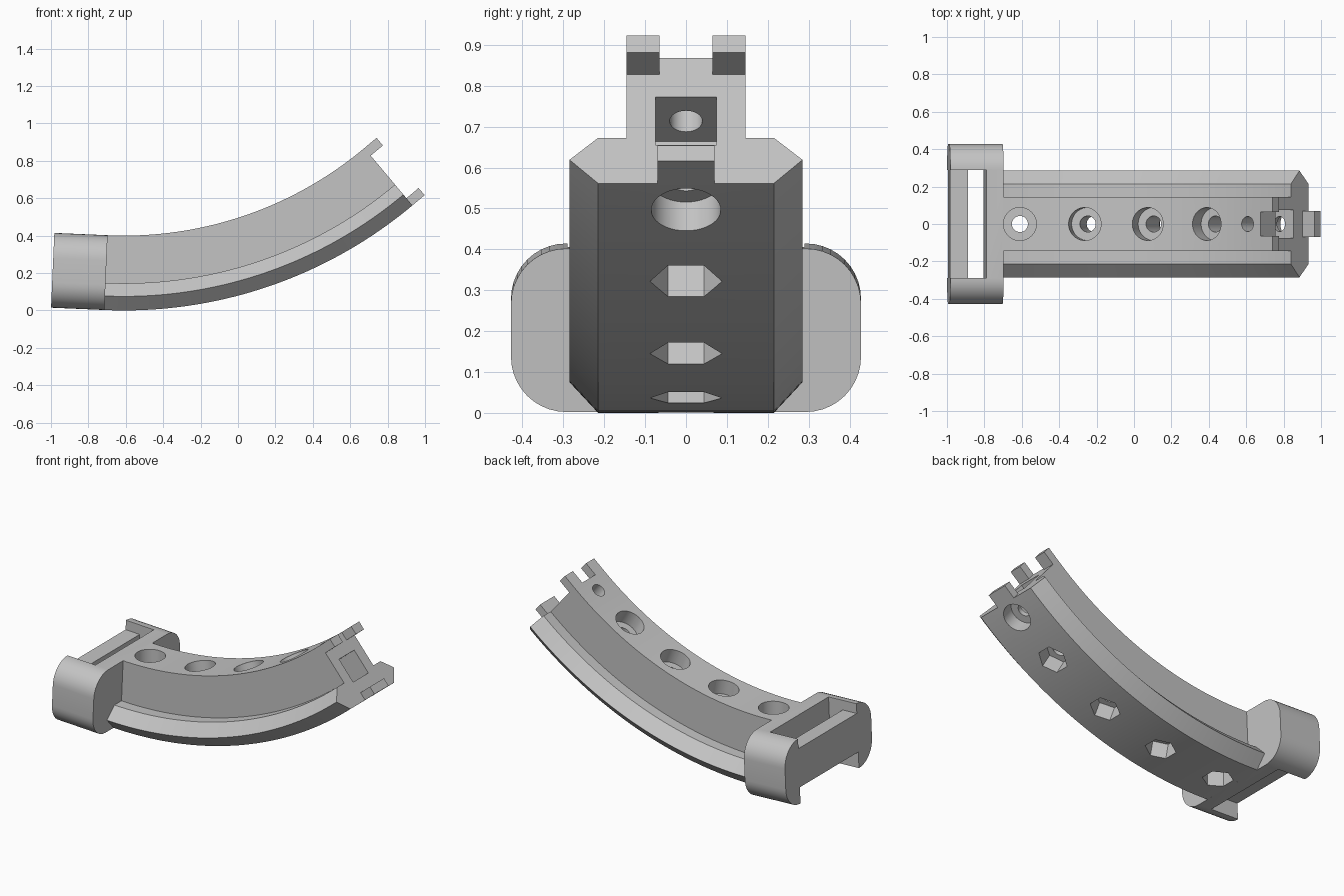
import bpy, bmesh
from math import sin, cos, pi, radians
from mathutils import Matrix, Vector

if "Cube" in bpy.data.objects:
    bpy.data.objects.remove(bpy.data.objects["Cube"], do_unlink=True)

CX, R = -0.61, 2.40          # arc centre and outer radius
START, END = -2.5, 40.0      # arc limits in degrees
HEIGHT = 0.40

grey = bpy.data.materials.new("plain grey")
grey.use_nodes = True
grey.diffuse_color = (0.55, 0.55, 0.55, 1)
grey.node_tree.nodes["Principled BSDF"].inputs["Base Color"].default_value = grey.diffuse_color


def frame(deg):
    """Local x runs along the arc, local z points to the arc centre."""
    a = radians(deg)
    return (Matrix.Translation((CX + R * sin(a), 0, R - R * cos(a)))
            @ Matrix.Rotation(-a, 4, 'Y'))


def make_object(name, bm):
    bmesh.ops.recalc_face_normals(bm, faces=bm.faces)
    mesh = bpy.data.meshes.new(name)
    bm.to_mesh(mesh)
    bm.free()
    mesh.materials.append(grey)
    ob = bpy.data.objects.new(name, mesh)
    bpy.context.collection.objects.link(ob)
    return ob


def loft(bm, rings):
    loops = [[bm.verts.new(p) for p in ring] for ring in rings]
    n = len(loops[0])
    for a, b in zip(loops, loops[1:]):
        for i in range(n):
            j = (i + 1) % n
            bm.faces.new((a[i], a[j], b[j], b[i]))
    bm.faces.new(loops[0])
    bm.faces.new(loops[-1])
    return loops


def box(name, m, x, y, z):
    bm = bmesh.new()
    loft(bm, [[m @ Vector((a, b, c)) for a, b in
               ((x[0], y[0]), (x[1], y[0]), (x[1], y[1]), (x[0], y[1]))] for c in z])
    return make_object(name, bm)


def prism(name, m, radius, z, sides):
    bm = bmesh.new()
    turn = [pi / 2 + 2 * pi * i / sides for i in range(sides)]
    loft(bm, [[m @ Vector((radius * cos(t), radius * sin(t), c)) for t in turn] for c in z])
    return make_object(name, bm)


def activate(ob):
    bpy.ops.object.select_all(action='DESELECT')
    ob.select_set(True)
    bpy.context.view_layer.objects.active = ob


def cut(target, cutter):
    cutter.hide_render = True
    mod = target.modifiers.new("cut", 'BOOLEAN')
    mod.operation, mod.solver, mod.object = 'DIFFERENCE', 'EXACT', cutter
    activate(target)
    bpy.ops.object.modifier_apply(modifier=mod.name)
    bpy.data.objects.remove(cutter, do_unlink=True)


# Curved body: flanged section swept along the arc
half = [(0.215, 0), (0.285, 0.075), (0.215, 0.145), (0.145, 0.145), (0.145, HEIGHT)]
section = half + [(-y, z) for y, z in reversed(half)]
bm = bmesh.new()
steps = 40
first = START - 0.2
loft(bm, [[frame(first + (END - first) * i / steps) @ Vector((0, y, z)) for y, z in section]
          for i in range(steps + 1)])
body = make_object("curved_body", bm)

# Bolt holes with a round recess above and a hexagonal recess below
for deg in (0, 10, 20, 30):
    m = frame(deg)
    cut(body, prism("bore", m, 0.043, (-0.05, 0.46), 32))
    cut(body, prism("round_recess", m, 0.088, (HEIGHT - 0.09, 0.46), 40))
    cut(body, prism("hex_recess", m, 0.088, (-0.05, 0.10), 6))

# End socket, and the reversed hole that meets it
cut(body, box("socket", frame(END), (-0.17, 0.05), (-0.075, 0.075), (0.123, 0.276)))
m = frame(37.5)
cut(body, prism("bore", m, 0.040, (-0.05, 0.46), 32))
cut(body, prism("round_recess", m, 0.085, (-0.05, 0.09), 40))

# Tabs on the end face
m = frame(END)
tab = (-0.004, 0.085)
box("lower_tab", m, tab, (-0.07, 0.07), (0, 0.05))
for side, name in ((1, "left"), (-1, "right")):
    box("upper_tab_" + name, m, tab, sorted((side * 0.065, side * 0.145)), (0.347, HEIGHT))

# Strap buckle: rounded block with a slot and a slimmer bar
m = frame(START)
rad, wide = 0.135, 0.428
outline = []
for q, (sy, sz) in enumerate(((1, 1), (-1, 1), (-1, 0), (1, 0))):
    cy = sy * (wide - rad)
    cz = HEIGHT - rad if sz else rad
    for i in range(11):
        t = (q + i / 10) * pi / 2
        outline.append((cy + rad * cos(t), cz + rad * sin(t)))
bm = bmesh.new()
rings = loft(bm, [[m @ Vector((x, y, z)) for y, z in outline] for x in (-0.285, 0)])
outer = set(rings[0])
bmesh.ops.bevel(bm, geom=[e for e in bm.edges if set(e.verts) <= outer],
                offset=0.02, segments=4, profile=0.5, affect='EDGES')
buckle = make_object("strap_buckle", bm)
gap = (-0.29, 0.29)
cut(buckle, box("slot", m, (-0.187, -0.091), gap, (-0.1, 0.5)))
cut(buckle, box("upper_gap", m, (-0.4, -0.091), gap, (0.34, 0.5)))
cut(buckle, box("lower_gap", m, (-0.4, -0.091), gap, (-0.1, 0.10)))

# Smooth the curved surfaces, keep hard edges
for ob in (body, buckle):
    activate(ob)
    bpy.ops.object.shade_smooth_by_angle(angle=radians(30))
